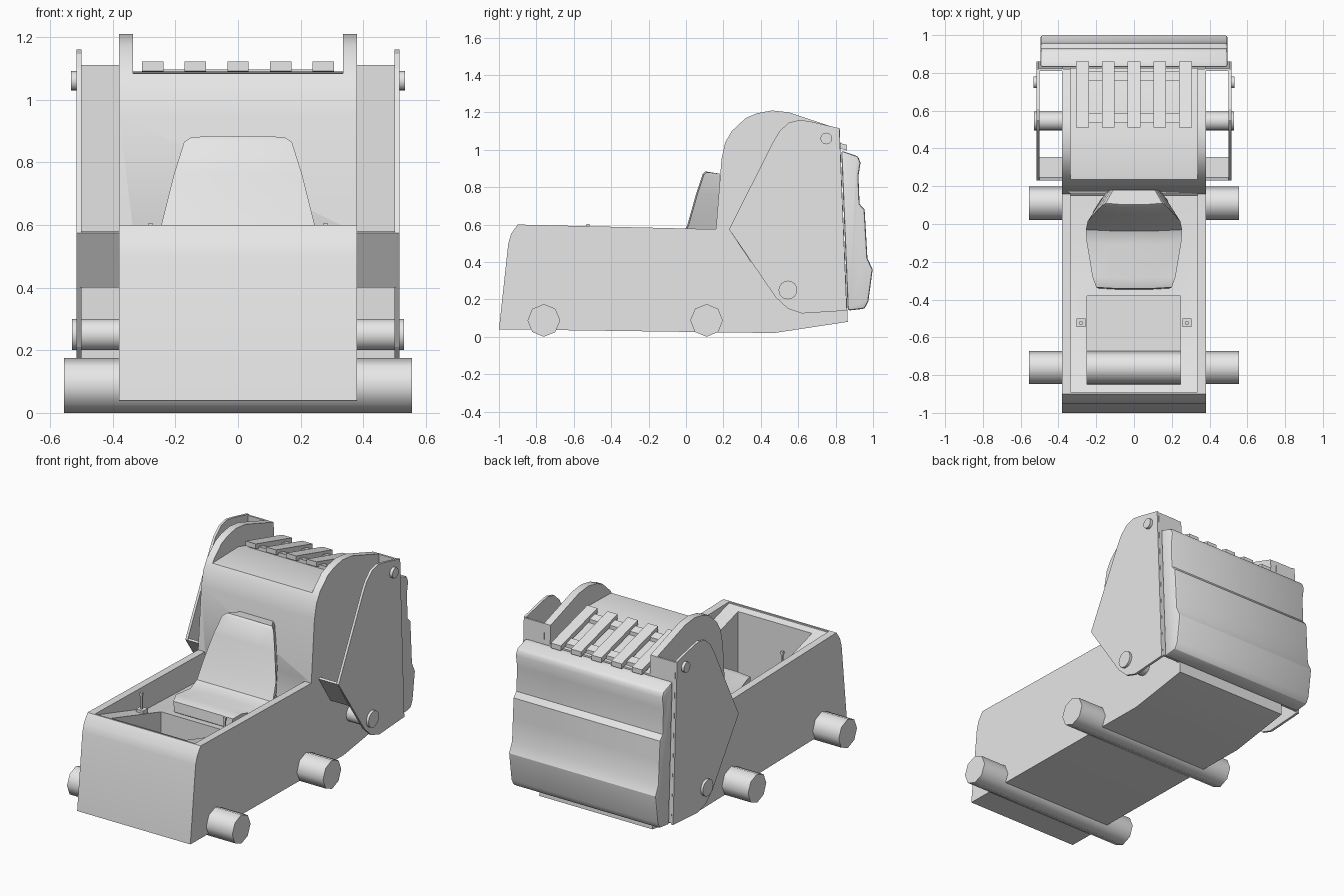
import bpy, bmesh, math
from mathutils import Matrix, Vector

cube = bpy.data.objects.get("Cube")
if cube:
    bpy.data.objects.remove(cube, do_unlink=True)

GREY = (0.8, 0.8, 0.8, 1)
grey = bpy.data.materials.new("plain grey")
grey.use_nodes = True
grey.diffuse_color = GREY
grey.node_tree.nodes["Principled BSDF"].inputs["Base Color"].default_value = GREY


def finish(bm, name, smooth=None):
    bmesh.ops.recalc_face_normals(bm, faces=bm.faces)
    mesh = bpy.data.meshes.new(name)
    bm.to_mesh(mesh)
    bm.free()
    mesh.materials.append(grey)
    ob = bpy.data.objects.new(name, mesh)
    bpy.context.collection.objects.link(ob)
    if smooth:
        shade(ob, smooth)
    return ob


def shade(ob, angle):
    bpy.ops.object.select_all(action="DESELECT")
    ob.select_set(True)
    bpy.context.view_layer.objects.active = ob
    bpy.ops.object.shade_smooth_by_angle(angle=math.radians(angle))


def prism(name, profile, x0, x1, smooth=None):
    """Extrude a (y, z) profile from x0 to x1."""
    bm = bmesh.new()
    face = bm.faces.new([bm.verts.new((x0, y, z)) for y, z in profile])
    ext = bmesh.ops.extrude_face_region(bm, geom=[face])["geom"]
    verts = [v for v in ext if isinstance(v, bmesh.types.BMVert)]
    bmesh.ops.translate(bm, verts=verts, vec=(x1 - x0, 0, 0))
    return finish(bm, name, smooth)


def box(name, x0, x1, y0, y1, z0, z1):
    return prism(name, [(y0, z0), (y1, z0), (y1, z1), (y0, z1)], x0, x1)


def rod(name, x0, x1, y, z, radius, sides):
    """Cylinder lying along x."""
    place = Matrix.Translation(((x0 + x1) / 2, y, z)) @ Matrix.Rotation(math.pi / 2, 4, "Y")
    bm = bmesh.new()
    bmesh.ops.create_cone(bm, cap_ends=True, segments=sides, radius1=radius,
                          radius2=radius, depth=abs(x1 - x0), matrix=place)
    return finish(bm, name, 50)


def cut(ob, cutter):
    mod = ob.modifiers.new("cut", "BOOLEAN")
    mod.operation = "DIFFERENCE"
    mod.solver = "EXACT"
    mod.object = cutter
    bpy.context.view_layer.objects.active = ob
    bpy.ops.object.modifier_apply(modifier=mod.name)
    bpy.data.objects.remove(cutter, do_unlink=True)


# Hull with rear hood, cockpit and footwell cut out
hull = prism("hull", [
    (-1, .04), (-.95, .5), (-.935, .55), (-.9, .6), (.16, .575), (.19, .95),
    (.21, 1.04), (.245, 1.1), (.32, 1.17), (.38, 1.195), (.46, 1.21),
    (.55, 1.2), (.82, 1.11), (.865, .08), (.47, .02)], -.38, .38)
cut(hull, prism("cockpit_cutter", [
    (-.89, .8), (-.89, .592), (-.38, .44), (.15, .42), (.163, .59), (.1, .8)], -.335, .335))
cut(hull, box("footwell_cutter", -.25, .245, -.85, -.38, .09, .8))
cut(hull, prism("hood_cutter", [
    (.2, 1.08), (.25, 1.085), (.48, 1.09), (.9, .975), (.9, 1.3), (.2, 1.3)], -.335, .335))
shade(hull, 30)

# Wheel axles
for name, y in (("front_axle", -.76), ("rear_axle", .11)):
    rod(name, -.555, .555, y, .0875, .0875, 8)

# Seat lofted through rings: front y, z, half width, then back y, z, half width
rings = [
    (-.34, .44, .19, -.3, .4, .19), (-.335, .5, .2, -.25, .4, .2),
    (-.28, .515, .22, -.15, .4, .22), (-.1, .475, .25, .1, .4, .2),
    (-.03, .5, .255, .17, .45, .14), (.015, .6, .245, .18, .6, .14),
    (.06, .76, .205, .18, .76, .13), (.095, .865, .172, .18, .855, .12),
    (.11, .88, .15, .18, .872, .11)]
bm = bmesh.new()
loops = []
for fy, fz, fw, by, bz, bw in rings:
    pts = [(-fw, fy, fz), (-fw / 2, fy - .006, fz + .004), (fw / 2, fy - .006, fz + .004),
           (fw, fy, fz), (bw, by, bz), (-bw, by, bz)]
    loops.append([bm.verts.new(p) for p in pts])
for a, b in zip(loops, loops[1:]):
    for i in range(6):
        j = (i + 1) % 6
        bm.faces.new((a[i], a[j], b[j], b[i]))
bm.faces.new(loops[0])
bm.faces.new(loops[-1])
finish(bm, "seat", 35)

# Hood grille: long slats over two cross bars, tilted with the hood
slope = -.115 / .42


def hood_z(y):
    return 1.09 + (y - .48) * slope


def slab(name, x0, x1, y0, y1, low, high):
    return prism(name, [(y0, hood_z(y0) + low), (y1, hood_z(y1) + low),
                        (y1, hood_z(y1) + high), (y0, hood_z(y0) + high)], x0, x1)


for i in range(5):
    x = (i - 2) * .136
    slab(f"grille_slat_{i + 1}", x - .034, x + .034, .51, .86, .01, .04)
for name, y in (("grille_bar_front", .56), ("grille_bar_rear", .785)):
    slab(name, -.3, .3, y - .025, y + .025, -.005, .022)

# Rear cover with stepped profile and softened edges
cover = prism("rear_cover", [
    (.83, .995), (.86, .985), (.92, .965), (.933, .93), (.922, .86), (.928, .71),
    (.955, .68), (.962, .56), (.97, .42), (.998, .36), (.975, .19), (.955, .15),
    (.865, .14)], -.495, .495)
bevel = cover.modifiers.new("soft edges", "BEVEL")
bevel.width = .012
bevel.segments = 2
bevel.limit_method = "ANGLE"
bevel.angle_limit = math.radians(50)
bpy.context.view_layer.objects.active = cover
bpy.ops.object.modifier_apply(modifier=bevel.name)
shade(cover, 30)

# Parts on both sides
panel = [(.23, .575), (.465, 1.04), (.5, 1.1), (.55, 1.145), (.61, 1.16), (.67, 1.15),
         (.82, 1.115), (.86, .14), (.62, .125), (.545, .15), (.48, .21)]
for side, s in (("left", 1), ("right", -1)):
    prism(f"side_panel_{side}", panel, s * .5, s * .515)
    prism(f"rear_wall_{side}", [(.81, 1.11), (.822, 1.11), (.86, .15), (.848, .15)],
          s * .375, s * .505)
    prism(f"front_brace_{side}", [(.23, .575), (.245, .58), (.355, .41), (.345, .4)],
          s * .375, s * .505)
    rod(f"lower_strut_{side}", s * .37, s * .53, .545, .25, .05, 16)
    rod(f"upper_pin_{side}", s * .5, s * .533, .75, 1.06, .031, 16)
    # Control lever: base, stick and knob
    x = s * .28
    box(f"lever_base_{side}", x - .024, x + .024, -.545, -.5, .46, .505)
    box(f"lever_stick_{side}", x - .005, x + .005, -.53, -.52, .5, .59)
    box(f"lever_knob_{side}", x - .008, x + .008, -.533, -.517, .585, .604)
